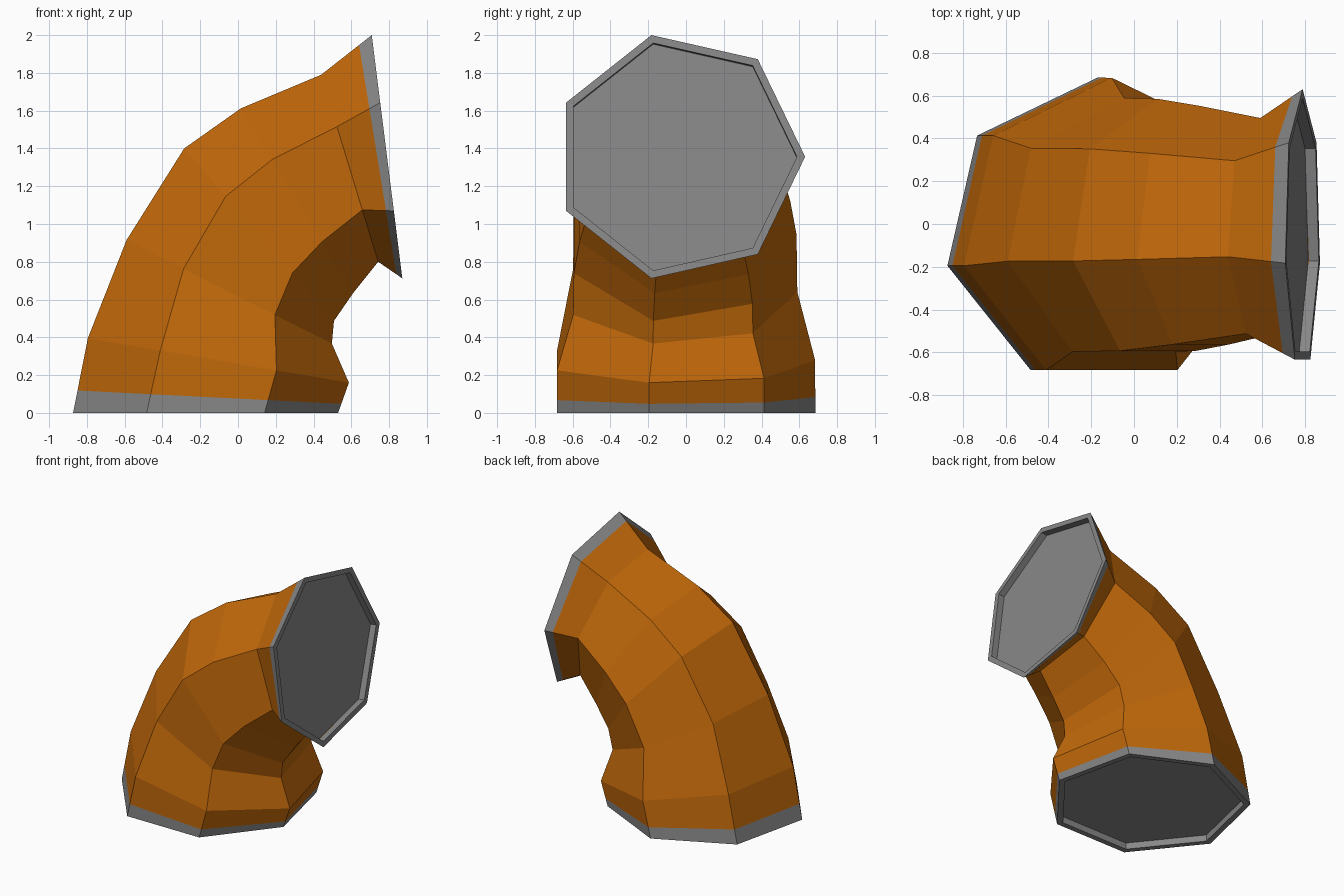
import bpy, bmesh, math
from mathutils import Vector

if "Cube" in bpy.data.objects:
    bpy.data.objects.remove(bpy.data.objects["Cube"])

SIDES = 7
CY = -0.035   # pipe centre line in y

def ring(left, right, scale=1.0, push=0.0):
    """Heptagon spanning two (x, z) silhouette points; push moves it along its axis."""
    l, r = Vector((left[0], CY, left[1])), Vector((right[0], CY, right[1]))
    u = (r - l).normalized()
    v = Vector((0, 1, 0))
    centre = (l + r) / 2 + u.cross(v) * push
    rad = (r - l).length / (2 * math.cos(math.pi / 14)) * scale
    angles = [math.pi / 2 + i * math.tau / SIDES for i in range(SIDES)]
    return [centre + (u * math.cos(a) + v * math.sin(a)) * rad for a in angles]

def blend(a, b, t):
    return [p.lerp(q, t) for p, q in zip(a, b)]

def material(name, color):
    mat = bpy.data.materials.new(name)
    mat.diffuse_color = (*color, 1)
    mat.use_nodes = True
    mat.node_tree.nodes["Principled BSDF"].inputs["Base Color"].default_value = mat.diffuse_color
    return mat

def loft(name, rings, mat, cap_start=False, cap_end=False):
    bm = bmesh.new()
    vs = [[bm.verts.new(p) for p in r] for r in rings]
    for a, b in zip(vs, vs[1:]):
        for i in range(SIDES):
            j = (i + 1) % SIDES
            bm.faces.new((a[i], a[j], b[j], b[i]))
    if cap_start:
        bm.faces.new(vs[0][::-1])
    if cap_end:
        bm.faces.new(vs[-1])
    me = bpy.data.meshes.new(name)
    bm.to_mesh(me)
    bm.free()
    ob = bpy.data.objects.new(name, me)
    bpy.context.collection.objects.link(ob)
    me.materials.append(mat)
    return ob

orange = material("orange", (0.53, 0.138, 0.003))
grey = material("dark_grey", (0.245, 0.245, 0.245))

# Outer and inner bend points (x, z) of every cross-section
base = ((-0.873, 0), (0.53, 0))
mouth = ((0.708, 2.0), (0.87, 0.712))
bends = [((-0.795, 0.395), (0.587, 0.16)),
         ((-0.59, 0.915), (0.497, 0.367)),
         ((-0.285, 1.40), (0.508, 0.487)),
         ((0.015, 1.612), (0.61, 0.635)),
         ((0.44, 1.79), (0.742, 0.80))]
middle = [ring(*b) for b in bends]
base_edge = blend(ring(*base), middle[0], 0.3)
mouth_edge = blend(ring(*mouth), middle[-1], 0.25)

# Orange elbow
loft("elbow_pipe", [base_edge] + middle + [mouth_edge], orange)

# Grey collars with a thin rim and a recessed cap
loft("base_collar", [ring(*base, 0.935, 0.05), ring(*base, 0.935),
                     ring(*base), base_edge], grey, cap_start=True)
loft("mouth_collar", [mouth_edge, ring(*mouth), ring(*mouth, 0.935),
                      ring(*mouth, 0.935, -0.05)], grey, cap_end=True)
